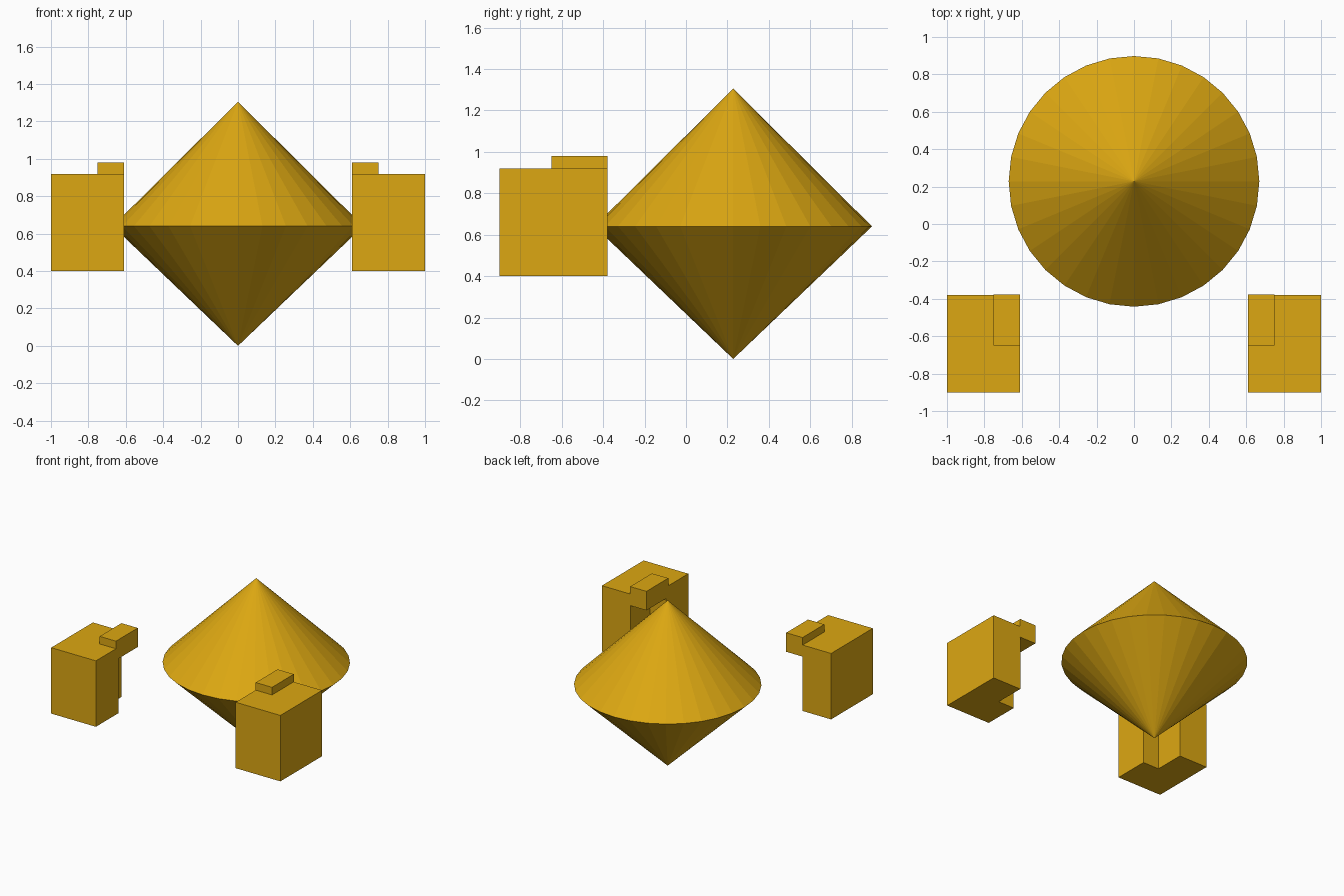
import bpy, bmesh

if "Cube" in bpy.data.objects:
    bpy.data.objects.remove(bpy.data.objects["Cube"])

gold = bpy.data.materials.new("gold")
gold.diffuse_color = (0.72, 0.39, 0.006, 1)
gold.use_nodes = True
gold.node_tree.nodes["Principled BSDF"].inputs["Base Color"].default_value = gold.diffuse_color


def add_mesh(name, bm):
    bmesh.ops.recalc_face_normals(bm, faces=bm.faces)
    mesh = bpy.data.meshes.new(name)
    bm.to_mesh(mesh)
    bm.free()
    mesh.materials.append(gold)
    obj = bpy.data.objects.new(name, mesh)
    bpy.context.collection.objects.link(obj)
    return obj


def prism(name, outline, z0, z1, side):
    """Extrude an xy outline from z0 to z1; side = -1 mirrors it across x."""
    bm = bmesh.new()
    base = bm.faces.new([bm.verts.new((side * x, y, z0)) for x, y in outline])
    top = bmesh.ops.extrude_face_region(bm, geom=[base])["geom"]
    verts = [v for v in top if isinstance(v, bmesh.types.BMVert)]
    bmesh.ops.translate(bm, verts=verts, vec=(0, 0, z1 - z0))
    return add_mesh(name, bm)


# Double cone body: two flat-shaded cones sharing a sharp rim
SEGMENTS, RADIUS, RIM_Z, TOP_Z, CENTRE_Y = 32, 0.67, 0.64, 1.305, 0.228
bm = bmesh.new()
rim = bmesh.ops.create_circle(bm, segments=SEGMENTS, radius=RADIUS)["verts"]
bmesh.ops.translate(bm, verts=rim, vec=(0, CENTRE_Y, RIM_Z))
for z in (0, TOP_Z):
    tip = bm.verts.new((0, CENTRE_Y, z))
    for i in range(SEGMENTS):
        bm.faces.new((rim[i], rim[(i + 1) % SEGMENTS], tip))
add_mesh("double_cone_body", bm)

# Hands: a block notched at its inner back corner, with a thumb bar on top
HAND = [(0.61, -0.9), (1, -0.9), (1, -0.38), (0.75, -0.38),
        (0.75, -0.62), (0.61, -0.62)]
THUMB = [(0.61, -0.65), (0.752, -0.65), (0.752, -0.378), (0.61, -0.378)]
for label, side in (("right", 1), ("left", -1)):
    prism(label + "_hand", HAND, 0.4, 0.92, side)
    prism(label + "_thumb", THUMB, 0.83, 0.98, side)
